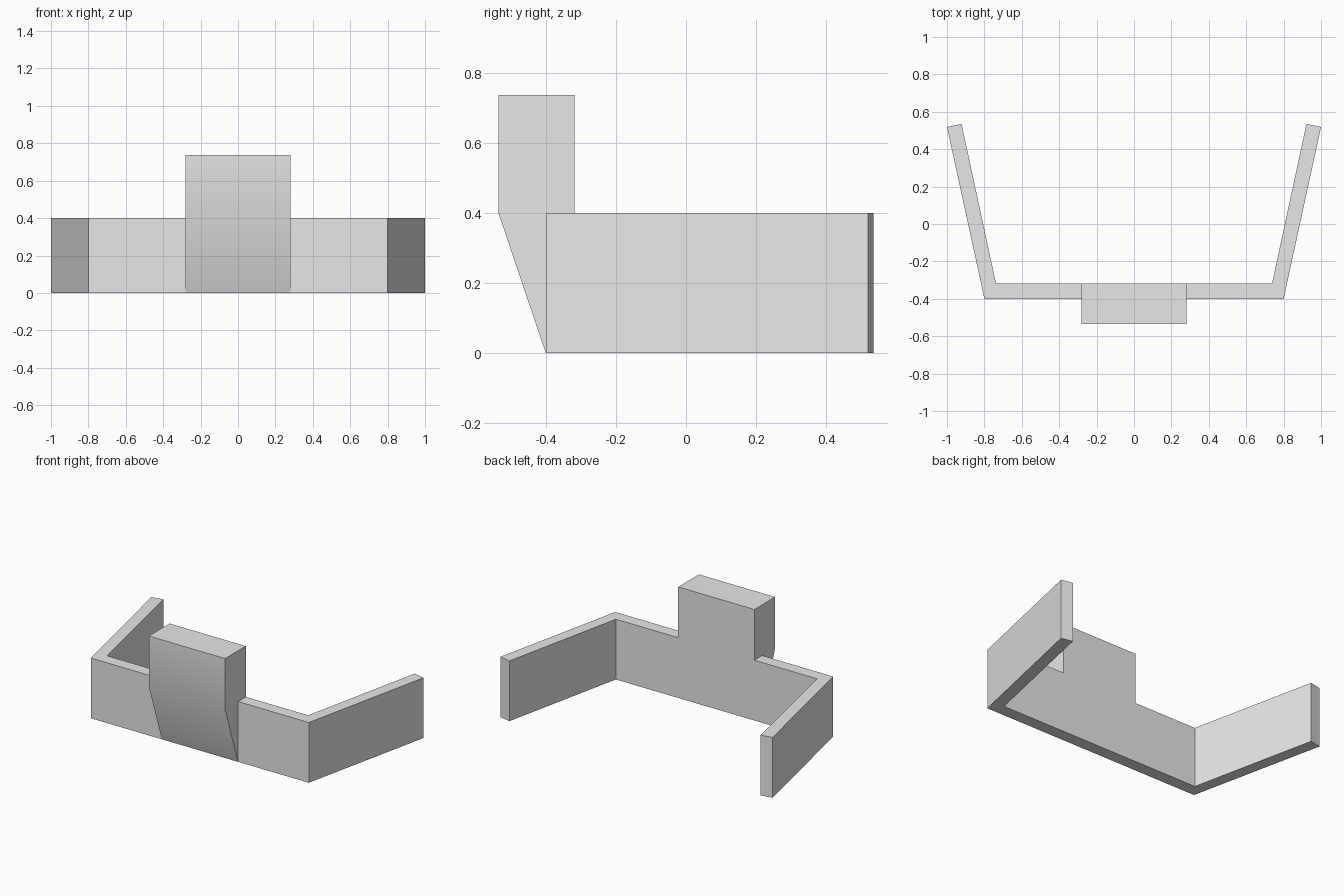
import bpy
import bmesh
from math import radians
from mathutils import Vector

cube = bpy.data.objects.get("Cube")
if cube:
    bpy.data.objects.remove(cube, do_unlink=True)

grey = bpy.data.materials.new("plain grey")
grey.use_nodes = True
colour = (0.8, 0.8, 0.8, 1)
grey.diffuse_color = colour
grey.node_tree.nodes["Principled BSDF"].inputs["Base Color"].default_value = colour


def prism(name, points, sweep):
    """Extrude a closed outline along a vector."""
    bm = bmesh.new()
    face = bm.faces.new([bm.verts.new(p) for p in points])
    result = bmesh.ops.extrude_face_region(bm, geom=[face], use_keep_orig=True)
    moved = [v for v in result["geom"] if isinstance(v, bmesh.types.BMVert)]
    bmesh.ops.translate(bm, verts=moved, vec=Vector(sweep))
    bmesh.ops.recalc_face_normals(bm, faces=bm.faces)
    mesh = bpy.data.meshes.new(name)
    bm.to_mesh(mesh)
    bm.free()
    mesh.materials.append(grey)
    obj = bpy.data.objects.new(name, mesh)
    bpy.context.collection.objects.link(obj)
    return obj


# Splayed U-shaped wall
half = [(0.8, -0.4), (1.0, 0.519), (0.922, 0.535), (0.738, -0.318)]
outline = half + [(-x, y) for x, y in reversed(half)]
wall = prism("wall", [(x, y, 0) for x, y in outline], (0, 0, 0.4))

# Raised centre block, tapering down to the foot of the wall
side = [(-0.4, 0), (-0.535, 0.4), (-0.535, 0.737), (-0.318, 0.737), (-0.318, 0)]
block = prism("centre_block", [(-0.28, y, z) for y, z in side], (0.56, 0, 0))

# Fuse both parts into one solid
union = wall.modifiers.new("fuse", "BOOLEAN")
union.operation = "UNION"
union.solver = "EXACT"
union.object = block
bpy.context.view_layer.objects.active = wall
wall.select_set(True)
bpy.ops.object.modifier_apply(modifier=union.name)
bpy.data.objects.remove(block, do_unlink=True)

bpy.ops.object.shade_smooth_by_angle(angle=radians(30))
